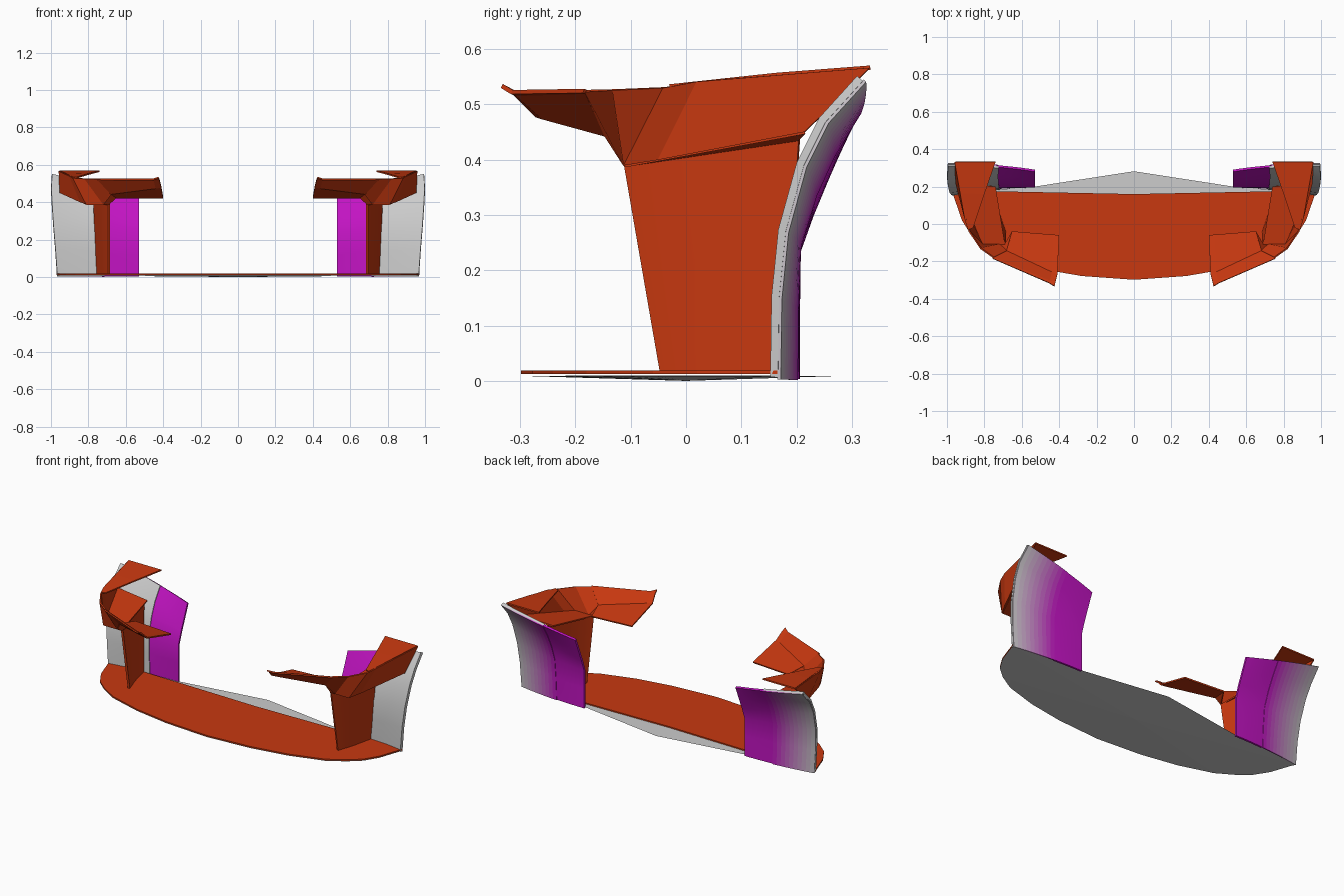
import bpy, math
from mathutils import Vector

if "Cube" in bpy.data.objects:
    bpy.data.objects.remove(bpy.data.objects["Cube"])


def material(name, rgb):
    m = bpy.data.materials.new(name)
    m.diffuse_color = (*rgb, 1)
    m.use_nodes = True
    m.node_tree.nodes["Principled BSDF"].inputs["Base Color"].default_value = m.diffuse_color
    return m


PURPLE_RGB, GREY_RGB = Vector((.55, .007, .55)), Vector((.6, .6, .6))
ORANGE = material("orange", (.58, .04, .005))
PURPLE = material("purple", PURPLE_RGB)


def make(name, verts, faces, mats=(), thick=0, offset=0.0, mirror=True, smooth=0):
    me = bpy.data.meshes.new(name)
    me.from_pydata(verts, [], faces)
    ob = bpy.data.objects.new(name, me)
    bpy.context.collection.objects.link(ob)
    for m in mats:
        me.materials.append(m)
    if len(mats) > 1:                       # one material per column of faces
        for p in me.polygons:
            p.material_index = p.index % len(mats)
    bpy.context.view_layer.objects.active = ob
    ob.select_set(True)
    if thick:
        s = ob.modifiers.new("thickness", 'SOLIDIFY')
        s.thickness, s.offset = thick, offset
        bpy.ops.object.modifier_apply(modifier=s.name)
    if smooth:
        bpy.ops.object.shade_smooth_by_angle(angle=math.radians(smooth))
    ob.select_set(False)
    if mirror:
        ob.modifiers.new("mirror", 'MIRROR').use_mirror_merge = False
    return ob


def sheet(name, rows, mats=(), thick=0.008, smooth=0):
    """Thin sheet through rows of points, mirrored to the other side."""
    n = len(rows[0])
    faces = [(i * n + j, i * n + j + 1, (i + 1) * n + j + 1, (i + 1) * n + j)
             for i in range(len(rows) - 1) for j in range(n - 1)]
    return make(name, [p for r in rows for p in r], faces, mats, thick, smooth=smooth)


# base plate: orange top slab over a shallow grey underside with a pointed rear
front = [(0, -.298), (.28, -.278), (.5, -.24), (.7, -.18), (.8, -.12),
         (.87, -.06), (.92, .02), (.97, .165)]


def outline(rear):
    half = front + rear
    return half + [(-x, y) for x, y in reversed(half) if x > 0]


def slab(name, pts, z0, z1, mat):
    n = len(pts)
    verts = [(x, y, z0) for x, y in pts] + [(x, y, z1) for x, y in pts]
    faces = [tuple(reversed(range(n))), tuple(range(n, 2 * n))]
    faces += [(i, (i + 1) % n, (i + 1) % n + n, i + n) for i in range(n)]
    return make(name, verts, faces, [mat], mirror=False)


slab("base_top", outline([(.75, .175), (0, .16)]), .012, .019, ORANGE)

under = outline([(.53, .2), (0, .282)])
n = len(under)
make("base_underside", [(x, y, .009) for x, y in under] + [(0, 0, 0), (0, 0, .010)],
     [((i + 1) % n, i, n) for i in range(n)] + [(i, (i + 1) % n, n + 1) for i in range(n)],
     mirror=False)

# rear end panels: curved upright, purple inner part, grey outer front,
# and an outer back that fades from purple to grey
inner = [(.53, .2, .003), (.53, .2, .12), (.53, .2, .23),
         (.53, .225, .3), (.53, .252, .365), (.53, .285, .445)]
outer = [(.967, .163, .005), (.977, .165, .15), (.987, .177, .27),
         (.995, .21, .39), (.999, .25, .47), (.995, .318, .545)]


def panel(t0, t1, steps=6, shift=0):
    rows = []
    for a, b in zip(inner, outer):
        row = []
        for k in range(steps + 1):
            t = t0 + (t1 - t0) * k / steps
            p = Vector(a).lerp(Vector(b), t)
            p.y += .04 * t * (1 - t) + shift * .9    # gentle bulge to the rear
            p.z -= shift * .4
            row.append(p)
        rows.append(row)
    return rows


STEPS = 10
fade = [material(f"fade_{k}", PURPLE_RGB.lerp(GREY_RGB, ((k + .5) / STEPS) ** 1.5))
        for k in range(STEPS)]
sheet("inner_end_panel", panel(0, .42), [PURPLE], .012, 40)
sheet("outer_end_panel_front", panel(.42, 1, STEPS, -.004), (), .014, 40)
sheet("outer_end_panel_back", panel(.42, 1, STEPS, .006), fade, .006, 40)

# upright struts between base and upper flaps
sheet("strut", [
    [(.69, -.045, .015), (.70, -.015, .015), (.722, .05, .015), (.75, .175, .015)],
    [(.69, -.11, .39), (.707, -.07, .395), (.737, .05, .413), (.77, .205, .437)],
], [ORANGE], .012, 40)

# front flaps: lip at the tip, front wall and sloping blade
sheet("front_flap", [
    [(.425, -.333, .533), (.42, -.31, .52), (.41, -.27, .48), (.4, -.06, .425)],
    [(.455, -.315, .522), (.45, -.305, .518), (.44, -.258, .476), (.43, -.058, .425)],
    [(.755, -.185, .524), (.75, -.18, .522), (.68, -.145, .445), (.65, -.04, .425)],
], [ORANGE])

# side wall wrapping round the corner to the rear
sheet("flap_side_wall", [
    [(.75, -.18, .524), (.68, -.145, .445)],
    [(.82, -.13, .526), (.72, -.11, .39)],
    [(.88, -.04, .53), (.81, -.11, .39)],
    [(.9, .02, .541), (.84, -.05, .4)],
    [(.955, .333, .566), (.95, .215, .45)],
], [ORANGE])

# trough floor on top of the strut, and its step up to the front flap
sheet("flap_floor", [
    [(.65, -.04, .425), (.68, -.145, .445)],
    [(.69, -.11, .39), (.72, -.11, .39)],
], [ORANGE], .006)
sheet("strut_cap", [
    [(.69, -.11, .39), (.81, -.11, .39)],
    [(.74, .2, .435), (.945, .215, .45)],
], [ORANGE])

# upper sheet covering the rear of the trough, narrowing forwards
sheet("rear_top_sheet", [
    [(.86, -.02, .532), (.885, -.03, .532)],
    [(.80, .16, .55), (.925, .165, .553)],
    [(.74, .333, .566), (.955, .333, .566)],
], [ORANGE])
